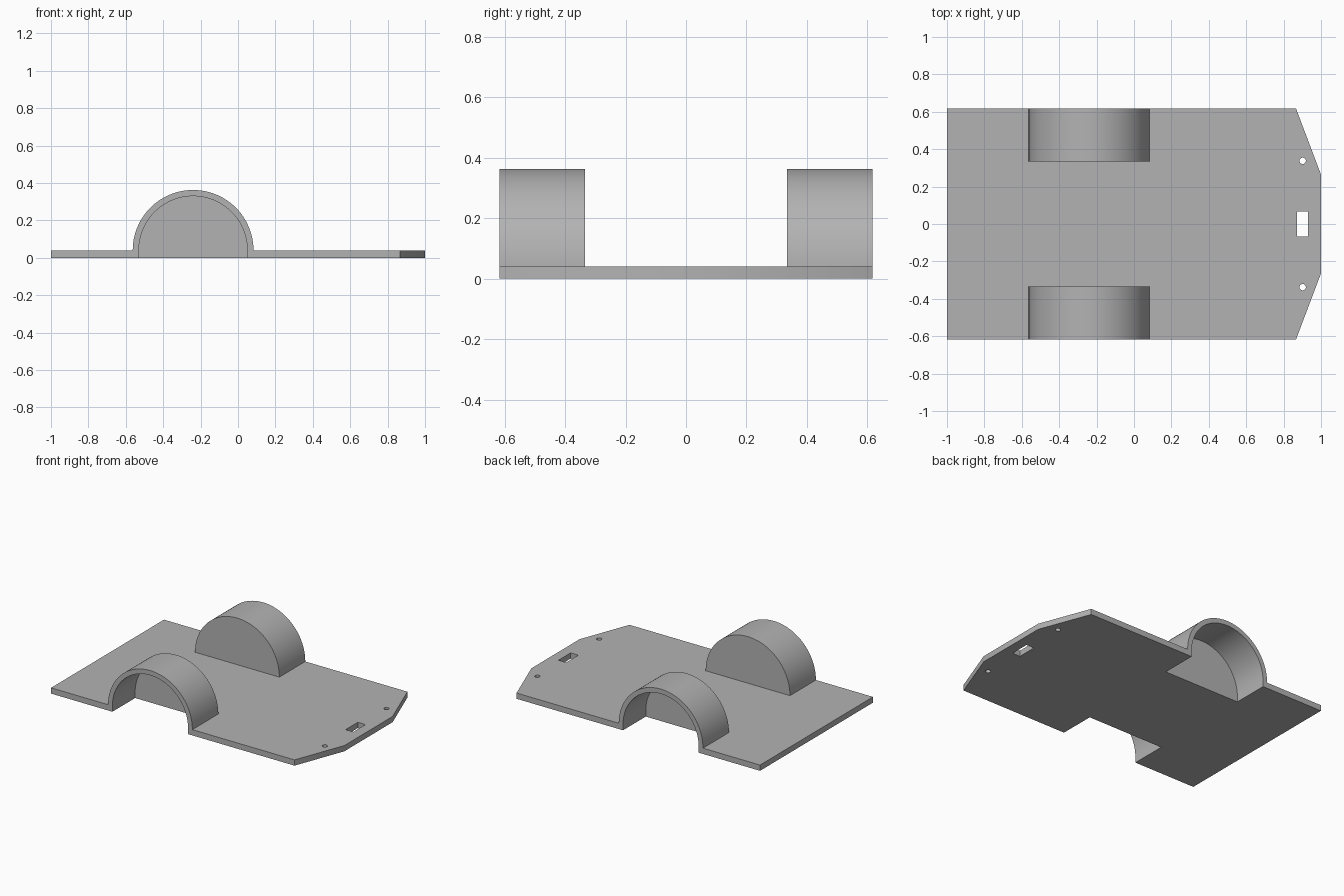
import bpy
import bmesh
from math import cos, sin, pi, radians
from mathutils import Vector

if "Cube" in bpy.data.objects:
    bpy.data.objects.remove(bpy.data.objects["Cube"])

HALF_Y = 0.618       # half width of the plate
THICK = 0.04         # plate thickness
ARCH_X = -0.24       # centre of the wheel arches
ARCH_OUT, ARCH_IN = 0.323, 0.29
ARCH_INNER_Y = 0.334
WALL = 0.035

grey = bpy.data.materials.new("plain_grey")
grey.use_nodes = True
colour = (0.45, 0.45, 0.45, 1)
grey.diffuse_color = colour
grey.node_tree.nodes["Principled BSDF"].inputs["Base Color"].default_value = colour


def prism(name, points, direction):
    """Sweep a flat outline along a direction into a closed solid."""
    bm = bmesh.new()
    face = bm.faces.new([bm.verts.new(p) for p in points])
    swept = bmesh.ops.extrude_face_region(bm, geom=[face])["geom"]
    verts = [g for g in swept if isinstance(g, bmesh.types.BMVert)]
    bmesh.ops.translate(bm, verts=verts, vec=Vector(direction))
    bmesh.ops.recalc_face_normals(bm, faces=bm.faces)
    mesh = bpy.data.meshes.new(name)
    bm.to_mesh(mesh)
    bm.free()
    mesh.materials.append(grey)
    obj = bpy.data.objects.new(name, mesh)
    bpy.context.collection.objects.link(obj)
    return obj


def arch(name, radius, bottom, y0, y1, steps=48):
    """Half round on straight legs, swept from y0 to y1."""
    pts = [(ARCH_X + radius, y0, bottom)]
    pts += [(ARCH_X + radius * cos(pi * i / steps), y0, THICK + radius * sin(pi * i / steps))
            for i in range(steps + 1)]
    pts.append((ARCH_X - radius, y0, bottom))
    return prism(name, pts, (0, y1 - y0, 0))


def combine(target, tool, operation):
    mod = target.modifiers.new(tool.name, 'BOOLEAN')
    mod.operation, mod.solver, mod.object = operation, 'EXACT', tool
    bpy.context.view_layer.objects.active = target
    bpy.ops.object.modifier_apply(modifier=mod.name)
    bpy.data.objects.remove(tool)


# Plate with a tapered nose
side = [(-1, HALF_Y), (0.866, HALF_Y), (1, 0.264)]
outline = side + [(x, -y) for x, y in reversed(side)]
plate = prism("chassis_plate", [(x, y, 0) for x, y in outline], (0, 0, THICK))

# Wheel arches, hollow from outside and below, with mounting holes in the nose
for s in (-1, 1):
    combine(plate, arch("wheel_arch", ARCH_OUT, 0, s * ARCH_INNER_Y, s * HALF_Y), 'UNION')
    combine(plate, arch("wheel_well", ARCH_IN, -0.1, s * (ARCH_INNER_Y + WALL), s * 0.8), 'DIFFERENCE')
    ring = [(0.902 + 0.017 * cos(pi * i / 12), s * 0.338 + 0.017 * sin(pi * i / 12), -0.1)
            for i in range(24)]
    combine(plate, prism("screw_hole", ring, (0, 0, 0.3)), 'DIFFERENCE')

# Rectangular slot in the nose
slot = [(0.871, -0.066, -0.1), (0.93, -0.066, -0.1), (0.93, 0.068, -0.1), (0.871, 0.068, -0.1)]
combine(plate, prism("nose_slot", slot, (0, 0, 0.3)), 'DIFFERENCE')

bpy.ops.object.select_all(action='DESELECT')
plate.select_set(True)
bpy.context.view_layer.objects.active = plate
bpy.ops.object.shade_smooth_by_angle(angle=radians(30))
